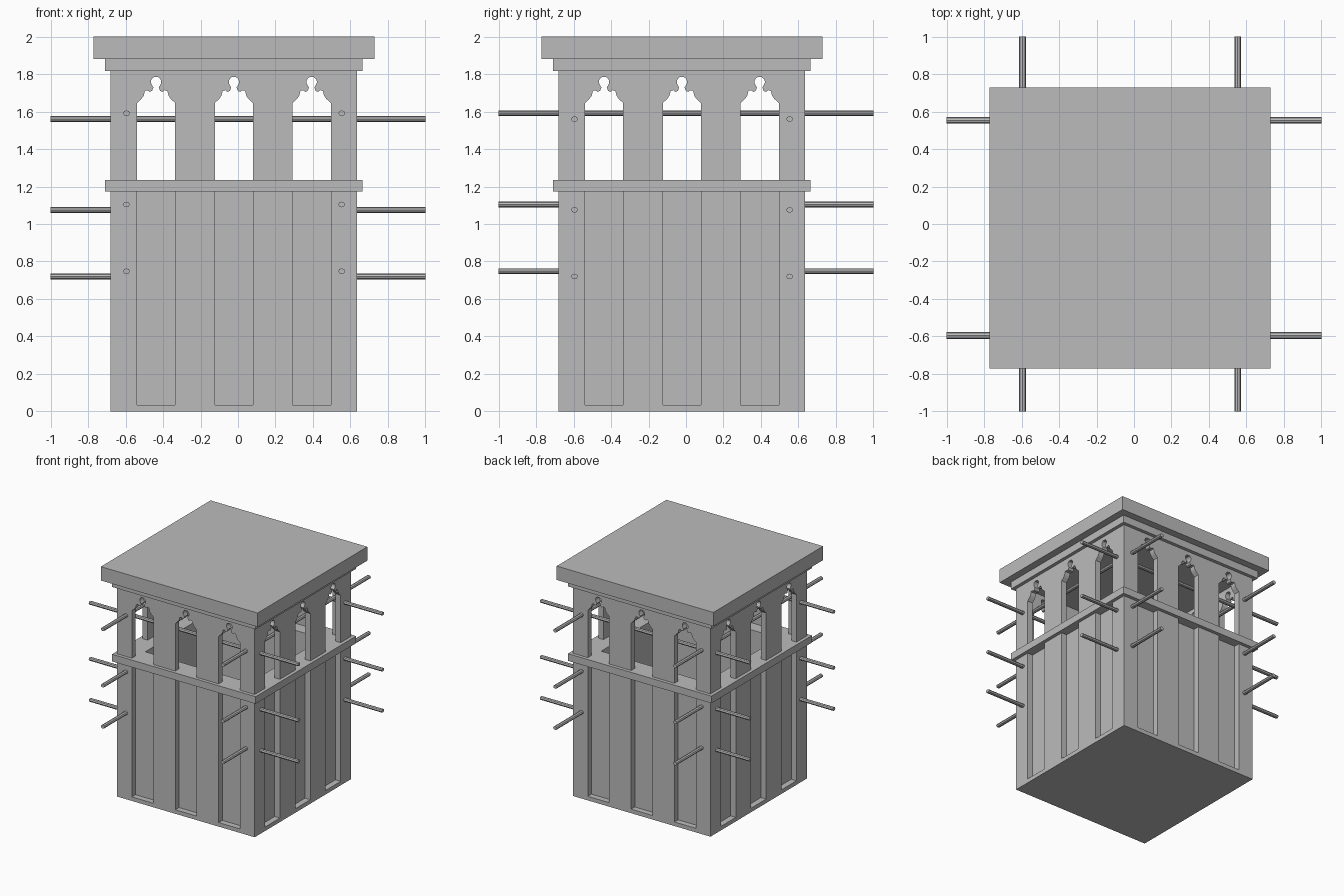
import bpy, bmesh, math
from mathutils import Matrix, Vector

cube = bpy.data.objects.get("Cube")
if cube:
    bpy.data.objects.remove(cube, do_unlink=True)

CENTRE = Vector((-0.022, -0.022, 0))
HALF, WALL = 0.658, 0.05
SHAFT = 0.5          # half width of the hollow shaft
FLOOR = 1.235

stone = bpy.data.materials.new("grey stone")
stone.use_nodes = True
stone.diffuse_color = (0.5, 0.5, 0.5, 1)
stone.node_tree.nodes["Principled BSDF"].inputs["Base Color"].default_value = (0.5, 0.5, 0.5, 1)


def add_object(name, bm):
    bmesh.ops.recalc_face_normals(bm, faces=bm.faces)
    mesh = bpy.data.meshes.new(name)
    bm.to_mesh(mesh)
    bm.free()
    mesh.materials.append(stone)
    ob = bpy.data.objects.new(name, mesh)
    bpy.context.collection.objects.link(ob)
    return ob


def slab(name, half, z0, z1):
    bm = bmesh.new()
    size = Matrix.Diagonal((2 * half, 2 * half, z1 - z0, 1))
    place = Matrix.Translation(CENTRE + Vector((0, 0, (z0 + z1) / 2)))
    bmesh.ops.create_cube(bm, size=1, matrix=place @ size)
    return add_object(name, bm)


def square_ring(name, outer, inner, z0, z1):
    bm = bmesh.new()
    corners = [(-1, -1), (1, -1), (1, 1), (-1, 1)]
    loops = [[bm.verts.new(CENTRE + Vector((x * h, y * h, z))) for x, y in corners]
             for h, z in ((outer, z0), (outer, z1), (inner, z1), (inner, z0))]
    for a, b in zip(loops, loops[1:] + loops[:1]):
        for i in range(4):
            j = (i + 1) % 4
            bm.faces.new((a[i], a[j], b[j], b[i]))
    return add_object(name, bm)


def opening(cx):
    # Tall slot ending in a cusped arch with a round eye
    side = [(0.102, 0.035), (0.102, 1.645), (0.078, 1.668), (0.066, 1.685),
            (0.06, 1.71), (0.046, 1.714), (0.034, 1.705), (0.022, 1.71), (0.014, 1.728)]
    for deg in range(-40, 90, 26):
        a = math.radians(deg)
        side.append((0.028 * math.cos(a), 1.758 + 0.028 * math.sin(a)))
    left = [(-x, z) for x, z in reversed(side)]
    return [(cx + x, z) for x, z in side + left]


def arcade_wall(name, half, turn):
    curve = bpy.data.curves.new(name, "CURVE")
    curve.dimensions = "2D"
    curve.fill_mode = "BOTH"
    curve.extrude = WALL / 2
    outline = [(-half, 0), (half, 0), (half, 1.82), (-half, 1.82)]
    for points in [outline] + [opening(cx) for cx in (-0.415, 0, 0.415)]:
        spline = curve.splines.new("POLY")
        spline.points.add(len(points) - 1)
        for p, (x, z) in zip(spline.points, points):
            p.co = (x, z, 0, 1)
        spline.use_cyclic_u = True
        spline.use_smooth = False
    curve.materials.append(stone)
    ob = bpy.data.objects.new(name, curve)
    bpy.context.collection.objects.link(ob)
    ob.matrix_world = (Matrix.Translation(CENTRE) @ Matrix.Rotation(turn, 4, "Z")
                       @ Matrix.Translation((0, WALL / 2 - HALF, 0))
                       @ Matrix.Rotation(math.pi / 2, 4, "X"))
    bpy.ops.object.select_all(action="DESELECT")
    ob.select_set(True)
    bpy.context.view_layer.objects.active = ob
    bpy.ops.object.convert(target="MESH")
    bpy.ops.object.shade_flat()


def pole(name, along_x, offset, z):
    bm = bmesh.new()
    bmesh.ops.create_cone(bm, cap_ends=True, segments=8, radius1=1, radius2=1, depth=2)
    turn = Matrix.Rotation(math.pi / 2, 4, "Z") if along_x else Matrix()
    place = Matrix.Translation((0, offset, z) if along_x else (offset, 0, z))
    lie = Matrix.Rotation(math.pi / 2, 4, "X")
    bm.transform(place @ turn @ lie @ Matrix.Diagonal((0.018, 0.015, 1, 1)))
    add_object(name, bm)


# Four pierced walls around a hollow core
for i, side in enumerate(("front", "left", "back", "right")):
    arcade_wall(side + "_wall", HALF if i % 2 == 0 else HALF - WALL, i * math.pi / 2)
slab("base", HALF - WALL, 0, 0.035)
square_ring("core", HALF - WALL, SHAFT, 0.035, 1.2)

# Balcony floor, cornice and roof
square_ring("floor_ledge", 0.687, SHAFT, 1.173, FLOOR)
slab("cornice", 0.687, 1.817, 1.88)
slab("roof", 0.75, 1.88, 2.0)

# Projecting beams run right through the tower in both directions
for level, (zx, zy) in enumerate(((0.72, 0.748), (1.075, 1.104), (1.56, 1.591))):
    for side, offset in (("low", -0.595), ("high", 0.553)):
        pole(f"cross_pole_{level}_{side}", True, offset, zx)
        pole(f"long_pole_{level}_{side}", False, offset, zy)
